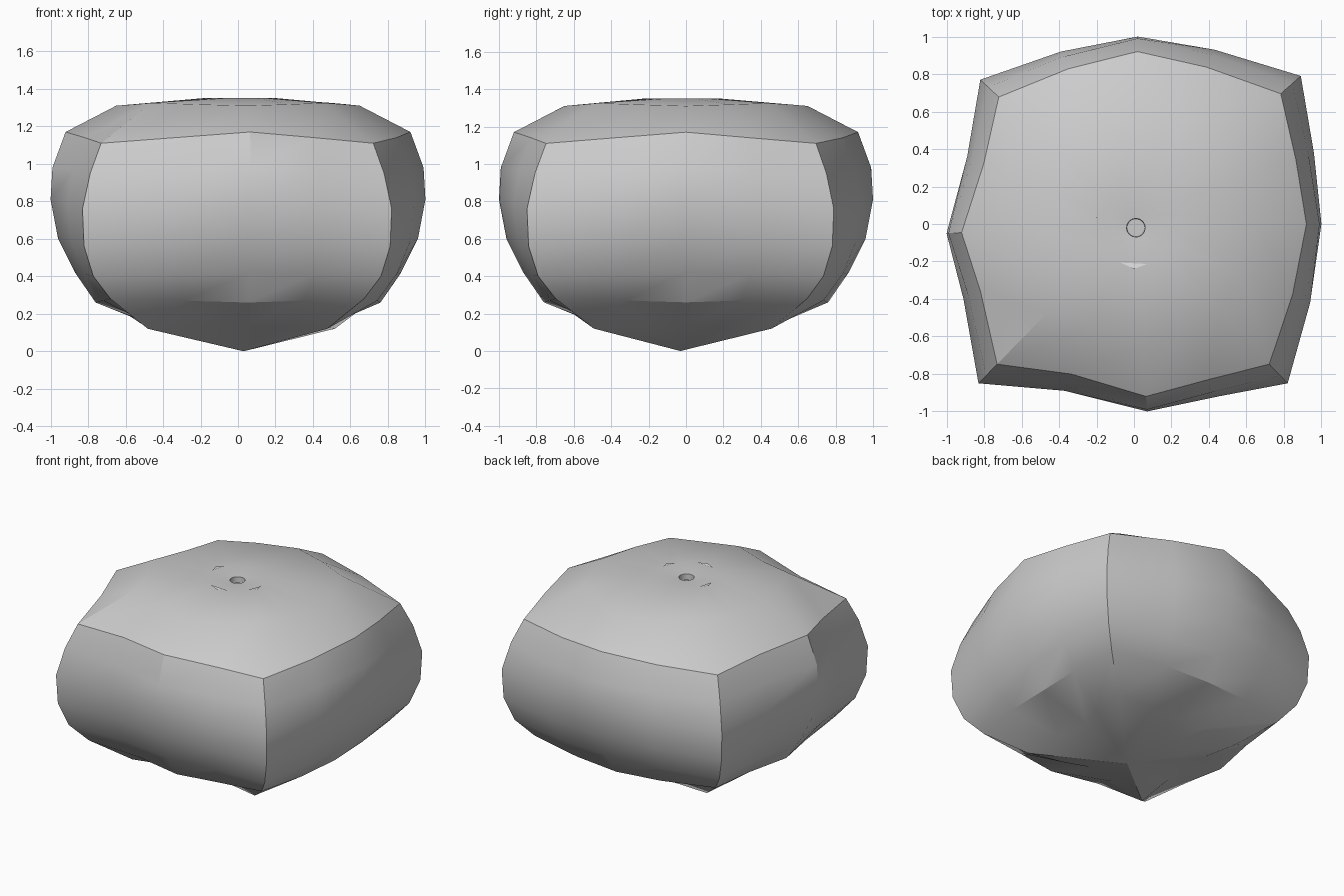
import bpy, bmesh
from math import cos, sin, atan2, radians
from mathutils import Vector

cube = bpy.data.objects.get("Cube")
if cube:
    bpy.data.objects.remove(cube, do_unlink=True)


def material(name, value):
    mat = bpy.data.materials.new(name)
    mat.use_nodes = True
    colour = (value, value, value, 1)
    mat.diffuse_color = colour
    mat.node_tree.nodes["Principled BSDF"].inputs["Base Color"].default_value = colour
    return mat


def make_object(name, bm, mat):
    bmesh.ops.recalc_face_normals(bm, faces=bm.faces)
    mesh = bpy.data.meshes.new(name)
    bm.to_mesh(mesh)
    bm.free()
    mesh.materials.append(mat)
    obj = bpy.data.objects.new(name, mesh)
    bpy.context.collection.objects.link(obj)
    return obj


skin = material("warm_grey", 0.6)
pale = material("pale_grey", 0.8)

# Widest plan outline, counterclockwise: side middle, quarter, corner, quarter
outline = [(1, 0), (.96, .38), (.89, .79), (.43, .93),
           (.02, 1), (-.39, .92), (-.82, .77), (-.89, .36),
           (-1, -.05), (-.91, -.4), (-.83, -.85), (-.37, -.89),
           (.07, -1), (.45, -.92), (.82, -.85), (.94, -.42)]

# Profiles from bottom to top as (outline scale, height)
middle = [(.4, .14), (.76, .26), (.87, .42), (.96, .6),
          (1, .81), (.99, .98), (.92, 1.17), (.65, 1.31)]
corner = [(.58, .12), (.82, .28), (.93, .4), (.99, .56),
          (1, .76), (.95, .95), (.88, 1.11), (.56, 1.325)]

# Fruit body: lofted rings between a bottom point and a top dimple
bm = bmesh.new()
rings = []
for mid, cor in zip(middle, corner):
    ring = []
    for i, (x, y) in enumerate(outline):
        blend = (0, .5, 1, .5)[i % 4]
        s, z = Vector(mid).lerp(Vector(cor), blend)
        ring.append(bm.verts.new((x * s, y * s, z)))
    rings.append(ring)
for radius, z in [(.2, 1.35), (.05, 1.34), (.048, 1.3)]:
    angles = [atan2(y, x) for x, y in outline]
    rings.append([bm.verts.new((.01 + radius * cos(a), -.02 + radius * sin(a), z))
                  for a in angles])
count = len(outline)
for low, high in zip(rings, rings[1:]):
    for i in range(count):
        j = (i + 1) % count
        bm.faces.new((low[i], low[j], high[j], high[i]))
bottom = bm.verts.new((.03, -.03, 0))
for i in range(count):
    bm.faces.new((bottom, rings[0][(i + 1) % count], rings[0][i]))
bm.faces.new(rings[-1])
body = make_object("fruit_body", bm, skin)

# Smooth panels with crisp corner ridges
bpy.ops.object.select_all(action='DESELECT')
body.select_set(True)
bpy.context.view_layer.objects.active = body
bpy.ops.object.shade_smooth_by_angle(angle=radians(30))


# Small pointed leaf slivers around the dimple
def sliver(name, angle, width, mat):
    bm = bmesh.new()
    points = [(.19, -width), (.19, width), (.22, 0)]
    c, s = cos(angle), sin(angle)
    verts = [bm.verts.new((.01 + r * c - t * s, -.02 + r * s + t * c, 1.356))
             for r, t in points]
    bm.faces.new(verts)
    make_object(name, bm, mat)


sliver("front_leaf_sliver", radians(-93), .07, pale)
sliver("left_leaf_sliver", radians(-20), .05, skin)
sliver("right_leaf_sliver", radians(165), .05, skin)
